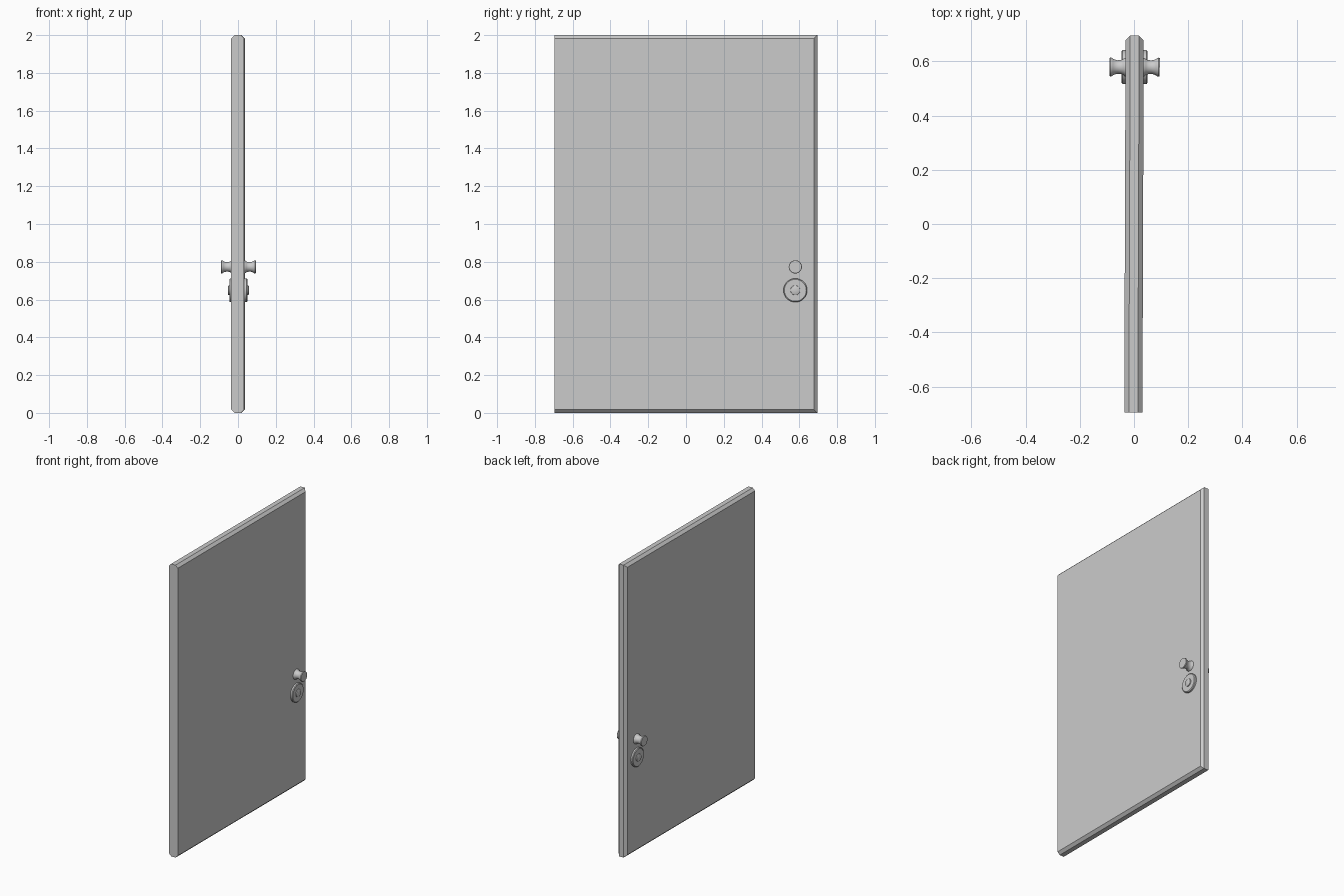
import bpy, bmesh, math
from mathutils import Matrix

if "Cube" in bpy.data.objects:
    bpy.data.objects.remove(bpy.data.objects["Cube"])

TILT = Matrix.Rotation(math.radians(-0.2), 4, 'Z')


def finish(name, bm):
    bmesh.ops.recalc_face_normals(bm, faces=bm.faces)
    bm.transform(TILT)
    me = bpy.data.meshes.new(name)
    bm.to_mesh(me)
    bm.free()
    ob = bpy.data.objects.new(name, me)
    bpy.context.collection.objects.link(ob)
    return ob


def lathe(name, profile, y, z, side, steps=32):
    """Spin (distance from door centre, radius) points about an x-parallel axis."""
    bm = bmesh.new()
    rings = []
    for d, r in profile:
        rings.append([bm.verts.new((side * d,
                                    y + r * math.cos(2 * math.pi * i / steps),
                                    z + r * math.sin(2 * math.pi * i / steps)))
                      for i in range(steps)])
    for a, b in zip(rings, rings[1:]):
        for i in range(steps):
            j = (i + 1) % steps
            bm.faces.new((a[i], a[j], b[j], b[i]))
    bm.faces.new(rings[0])
    bm.faces.new(rings[-1])
    ob = finish(name, bm)
    bpy.ops.object.select_all(action='DESELECT')
    ob.select_set(True)
    bpy.context.view_layer.objects.active = ob
    bpy.ops.object.shade_smooth_by_angle(angle=math.radians(35))
    return ob


# Door slab, chamfered on every long edge except the hinge end
bm = bmesh.new()
bmesh.ops.create_cube(bm, size=1)
bmesh.ops.scale(bm, vec=(0.067, 1.39, 2.0), verts=bm.verts)
bmesh.ops.translate(bm, vec=(0, 0, 1), verts=bm.verts)
edges = []
for e in bm.edges:
    a, b = (v.co for v in e.verts)
    same_side = abs(a.x) > 0.01 and a.x * b.x > 0
    hinge_end = a.y < 0 and b.y < 0
    if same_side and not hinge_end:
        edges.append(e)
bmesh.ops.bevel(bm, geom=edges, offset=0.017, offset_type='OFFSET',
                segments=1, affect='EDGES')
finish("door_slab", bm)

# Knob and lock plate on both faces
KNOB = [(0.02, 0.036), (0.036, 0.034), (0.042, 0.029), (0.050, 0.026),
        (0.062, 0.025), (0.072, 0.027), (0.080, 0.031), (0.084, 0.034),
        (0.089, 0.035), (0.093, 0.033)]
PLATE = [(0.02, 0.063), (0.044, 0.063), (0.048, 0.058), (0.048, 0.026),
         (0.053, 0.025), (0.055, 0.022)]
for side, label in ((1, "right"), (-1, "left")):
    lathe("knob_" + label, KNOB, 0.579, 0.773, side)
    lathe("lock_plate_" + label, PLATE, 0.579, 0.649, side)
